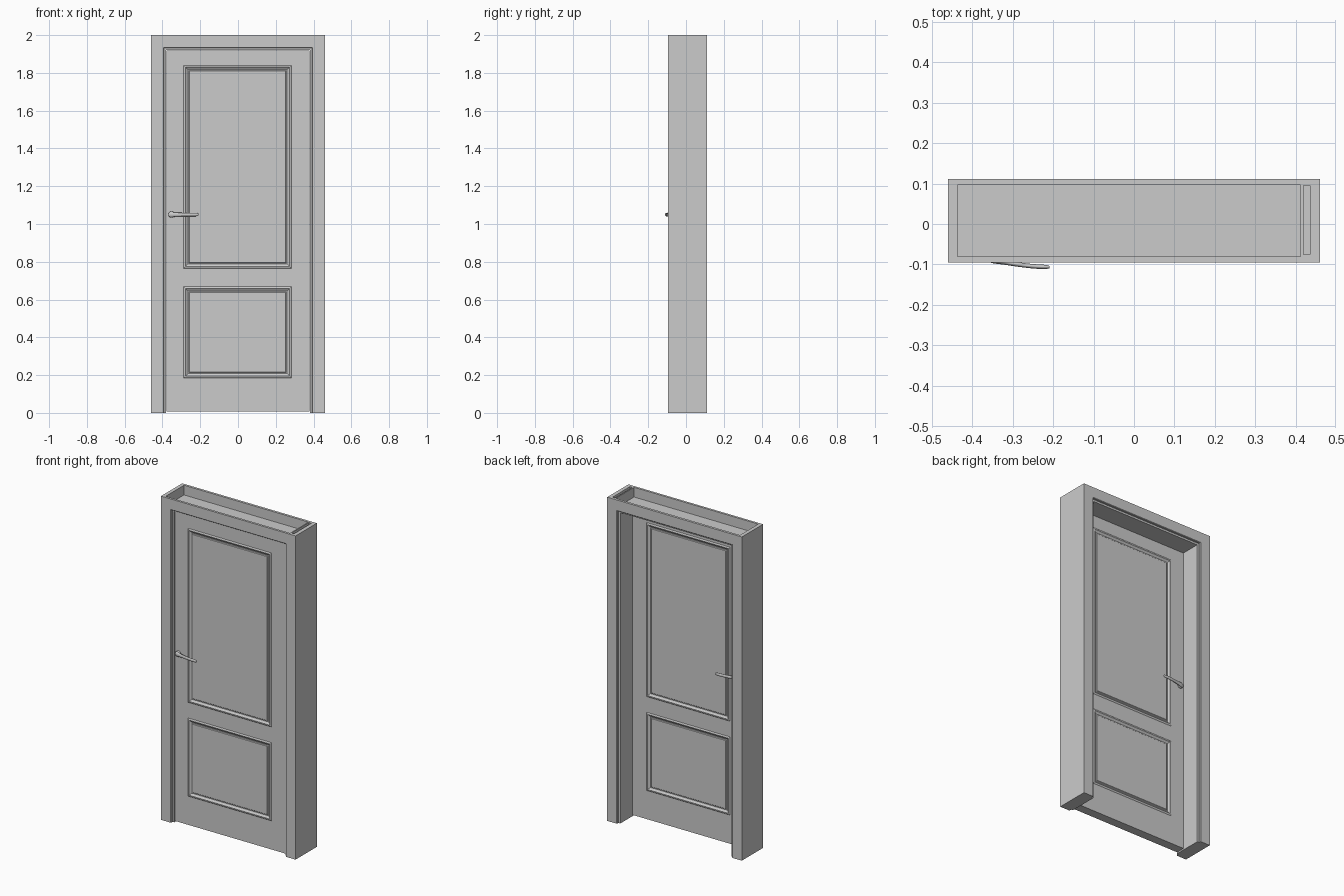
import bpy, bmesh, math

if "Cube" in bpy.data.objects:
    bpy.data.objects.remove(bpy.data.objects["Cube"])

FRONT, BACK = -0.076, -0.02      # y of the two door leaf faces
HALF_W, HEIGHT = 0.46, 2.0


def finish(name, bm):
    bmesh.ops.recalc_face_normals(bm, faces=bm.faces)
    me = bpy.data.meshes.new(name)
    bm.to_mesh(me)
    bm.free()
    ob = bpy.data.objects.new(name, me)
    bpy.context.collection.objects.link(ob)
    return ob


def box(name, x0, x1, y0, y1, z0, z1):
    bm = bmesh.new()
    bmesh.ops.create_cube(bm, size=1)
    for v in bm.verts:
        v.co = ((x0 + x1) / 2 + v.co.x * (x1 - x0),
                (y0 + y1) / 2 + v.co.y * (y1 - y0),
                (z0 + z1) / 2 + v.co.z * (z1 - z0))
    return finish(name, bm)


# Frame: a rebated profile (inset from outside, y) swept up, across and down
profile = [(0, -.095), (.065, -.095), (.068, -.092), (.068, -.08), (.08, -.08),
           (.08, .098), (.068, .098), (.068, .109), (.065, .112), (0, .112)]
bm = bmesh.new()
rings = []
for side, top in ((-1, False), (-1, True), (1, True), (1, False)):
    rings.append([bm.verts.new((side * (HALF_W - d), y, HEIGHT - d if top else 0))
                  for d, y in profile])
n = len(profile)
for a, b in zip(rings, rings[1:]):
    for i in range(n):
        j = (i + 1) % n
        bm.faces.new((a[i], a[j], b[j], b[i]))
bm.faces.new(rings[0])
bm.faces.new(rings[-1])
frame = finish("door_frame", bm)

# Open tray in the top of the lintel, and the slot over the hinge-side post
for cutter in (box("lintel_tray_cutter", -.437, .412, -.081, .097, 1.94, 2.1),
               box("post_slot_cutter", .419, .436, -.075, .095, 1.86, 2.1)):
    cutter.hide_render = True
    cutter.hide_set(True)
    mod = frame.modifiers.new(cutter.name, 'BOOLEAN')
    mod.operation = 'DIFFERENCE'
    mod.solver = 'EXACT'
    mod.object = cutter

# Door leaf: a slab divided into cells, with moulded panels inset on both faces
xs = [-.379, -.288, .283, .379]
zs = [.008, .185, .668, .765, 1.84, 1.918]
bm = bmesh.new()
grids = [[[bm.verts.new((x, y, z)) for z in zs] for x in xs] for y in (FRONT, BACK)]
panels = []
for g in grids:
    for i in range(len(xs) - 1):
        for k in range(len(zs) - 1):
            f = bm.faces.new((g[i][k], g[i + 1][k], g[i + 1][k + 1], g[i][k + 1]))
            if i == 1 and k in (1, 3):
                panels.append(f)
a, b = grids
for i in range(len(xs) - 1):
    for k in (0, -1):
        bm.faces.new((a[i][k], a[i + 1][k], b[i + 1][k], b[i][k]))
for k in range(len(zs) - 1):
    for i in (0, -1):
        bm.faces.new((a[i][k], a[i][k + 1], b[i][k + 1], b[i][k]))
bmesh.ops.recalc_face_normals(bm, faces=bm.faces)
for f in panels:
    for width, depth in ((.006, .003), (.008, .001), (.008, -.005),
                         (.010, -.004), (.008, .001), (.004, .003)):
        bmesh.ops.inset_region(bm, faces=[f], thickness=width, depth=depth)
finish("door_leaf", bm)


# Lever handles, the inner one mirrored through the leaf
def handle(prefix, base, out):
    z = 1.05
    bpy.ops.mesh.primitive_cylinder_add(
        vertices=32, radius=.017, depth=.014,
        location=(-.352, base + out * .006, z), rotation=(math.pi / 2, 0, 0))
    rose = bpy.context.object
    rose.name = prefix + "_handle_rose"
    bev = rose.modifiers.new("rounding", 'BEVEL')
    bev.width, bev.segments = .004, 3
    bpy.ops.object.shade_smooth_by_angle()

    cu = bpy.data.curves.new(prefix + "_handle_lever", 'CURVE')
    cu.dimensions = '3D'
    cu.bevel_depth = .0055
    cu.bevel_resolution = 4
    cu.use_fill_caps = True
    sp = cu.splines.new('NURBS')
    path = [(-.362, .008, 1.5), (-.352, .013, 1.5), (-.325, .018, 1.1), (-.29, .024, 1),
            (-.25, .029, 1), (-.214, .0305, 1), (-.209, .0305, .5)]
    sp.points.add(len(path) - 1)
    for p, (x, y, r) in zip(sp.points, path):
        p.co = (x, base + out * y, 0, 1)
        p.radius = r
    sp.use_endpoint_u = True
    sp.order_u = 3
    lever = bpy.data.objects.new(cu.name, cu)
    lever.location.z = z
    lever.scale.z = 1.7
    bpy.context.collection.objects.link(lever)


handle("front", FRONT, -1)
handle("back", BACK, 1)
